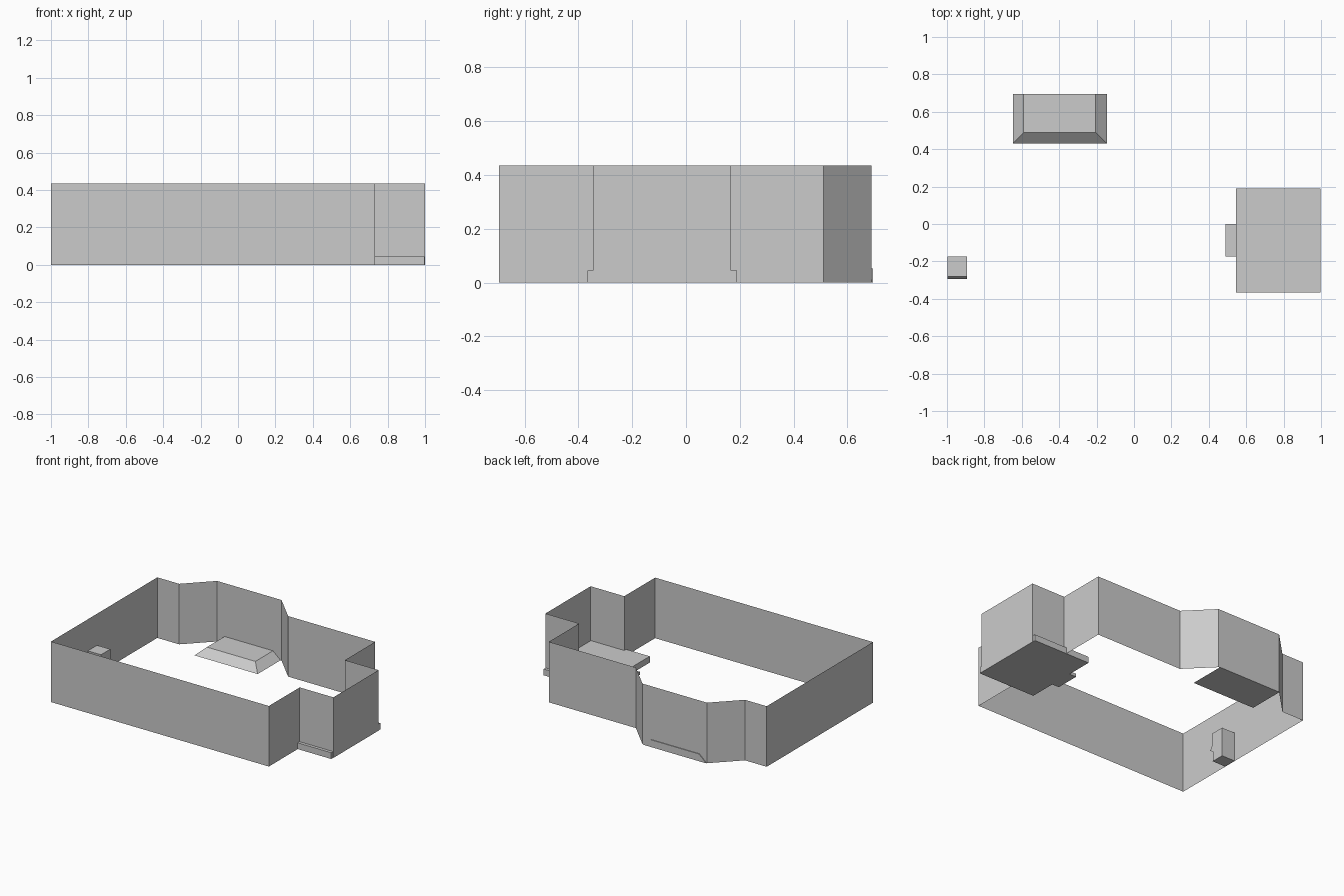
import bpy, bmesh

if "Cube" in bpy.data.objects:
    bpy.data.objects.remove(bpy.data.objects["Cube"])

WALL_H = 0.435


def make_object(name, bm):
    bmesh.ops.recalc_face_normals(bm, faces=bm.faces)
    mesh = bpy.data.meshes.new(name)
    bm.to_mesh(mesh)
    bm.free()
    obj = bpy.data.objects.new(name, mesh)
    bpy.context.collection.objects.link(obj)
    return obj


def loft(name, bottom, top, capped=True):
    """Join two matching outlines with side faces, optionally capping both ends."""
    bm = bmesh.new()
    lo = [bm.verts.new(p) for p in bottom]
    hi = [bm.verts.new(p) for p in top]
    n = len(lo)
    for i in range(n):
        j = (i + 1) % n
        bm.faces.new((lo[i], lo[j], hi[j], hi[i]))
    if capped:
        bm.faces.new(lo[::-1])
        bm.faces.new(hi)
    return make_object(name, bm)


def rect(x0, x1, y0, y1, z):
    return [(x0, y0, z), (x1, y0, z), (x1, y1, z), (x0, y1, z)]


# Thin room walls: right alcove and angled bay at the back
outline = [(-1, -0.695), (0.732, -0.695), (0.732, -0.345), (1, -0.345),
           (1, 0.168), (0.732, 0.168), (0.732, 0.512), (0.04, 0.512),
           (-0.137, 0.69), (-0.65, 0.69), (-0.827, 0.512), (-1, 0.512)]
loft("room_walls",
     [(x, y, 0) for x, y in outline],
     [(x, y, WALL_H) for x, y in outline], capped=False)

# Raised alcove platform and its low step
loft("alcove_platform",
     rect(0.545, 0.998, -0.367, 0.19, 0), rect(0.545, 0.998, -0.367, 0.19, 0.045))
loft("platform_step",
     rect(0.49, 0.545, -0.175, 0.0, 0), rect(0.49, 0.545, -0.175, 0.0, 0.022))

# Bay plinth with sloped front and ends
loft("bay_plinth",
     rect(-0.648, -0.145, 0.43, 0.695, 0), rect(-0.59, -0.205, 0.49, 0.695, 0.052))

# Small cabinet against the left wall, with a stepped front profile (y, z)
profile = [(-0.175, 0), (-0.27, 0), (-0.262, 0.065), (-0.295, 0.09),
           (-0.27, 0.13), (-0.28, 0.21), (-0.175, 0.21)]
loft("wall_cabinet",
     [(-0.998, y, z) for y, z in profile],
     [(-0.893, y, z) for y, z in profile])
